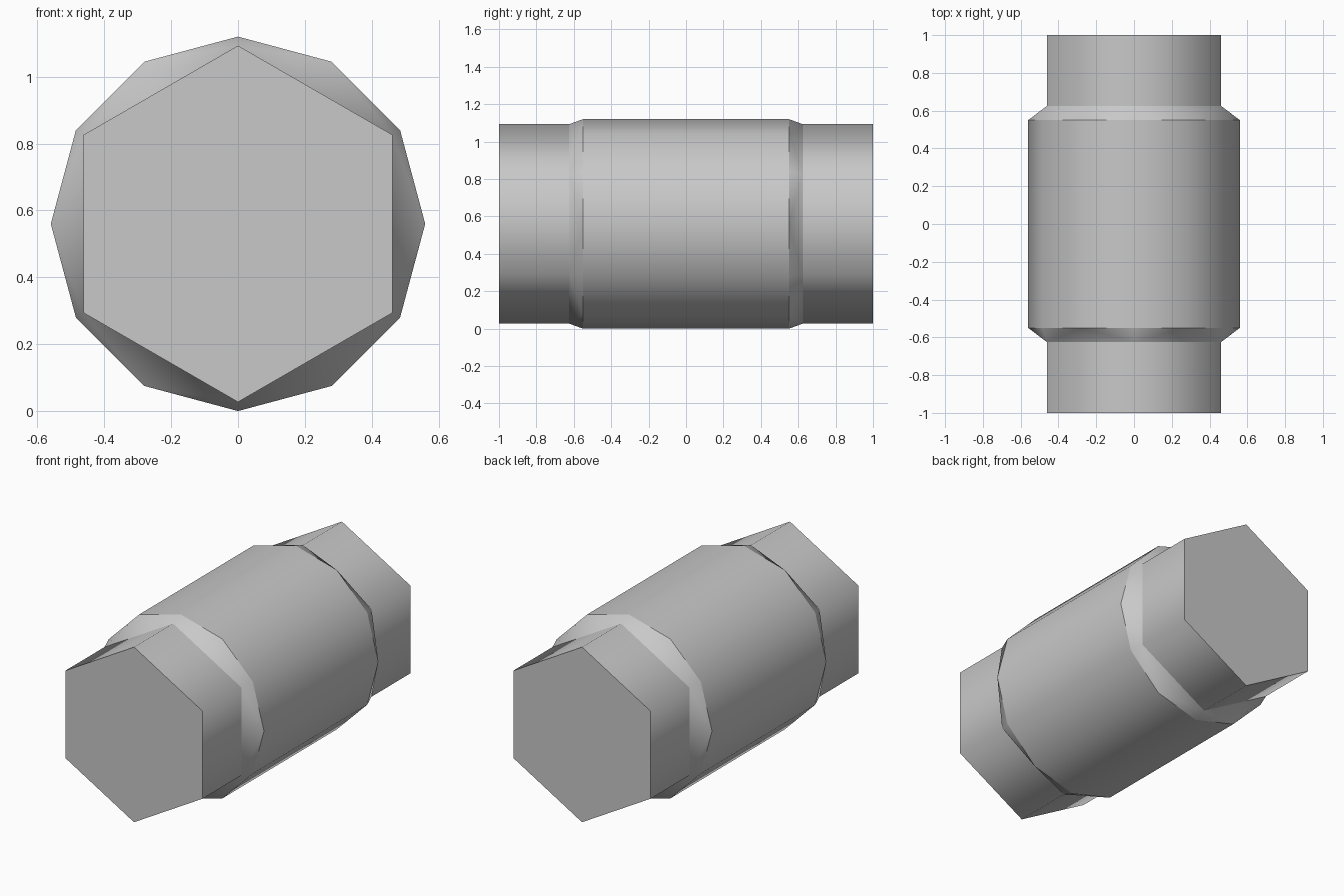
import bpy
import bmesh
import math

if "Cube" in bpy.data.objects:
    bpy.data.objects.remove(bpy.data.objects["Cube"])

R_BODY, R_END, CZ = 0.56, 0.533, 0.56

grey = bpy.data.materials.new("mid grey")
grey.diffuse_color = (0.58, 0.58, 0.58, 1)
grey.use_nodes = True
grey.node_tree.nodes["Principled BSDF"].inputs["Base Color"].default_value = grey.diffuse_color

bm = bmesh.new()


def ring(n, r, y):
    """Ring of n points around the y axis, first point at the top."""
    return [bm.verts.new((r * math.sin(2 * math.pi * i / n), y,
                          CZ + r * math.cos(2 * math.pi * i / n))) for i in range(n)]


def walls(a, b):
    n = len(a)
    for i in range(n):
        bm.faces.new((a[i], a[(i + 1) % n], b[(i + 1) % n], b[i]))


def sharpen(loop):
    for i, v in enumerate(loop):
        bm.edges.get((v, loop[(i + 1) % len(loop)])).smooth = False


# Twelve-sided middle body
rims = {s: ring(12, R_BODY, s * 0.55) for s in (-1, 1)}
walls(rims[-1], rims[1])

# Hexagonal ends with chamfered shoulders
for s, rim in rims.items():
    neck = ring(6, R_END, s * 0.625)
    end = ring(6, R_END, s * 1.0)
    for i in range(6):
        j = (i + 1) % 6
        a, mid, b = rim[2 * i], rim[2 * i + 1], rim[(2 * i + 2) % 12]
        bm.faces.new((a, mid, neck[i]))
        bm.faces.new((neck[i], mid, neck[j]))
        bm.faces.new((mid, b, neck[j]))
    walls(neck, end)
    bm.faces.new(end)
    for loop in (rim, neck, end):
        sharpen(loop)

bmesh.ops.recalc_face_normals(bm, faces=bm.faces)
for f in bm.faces:
    f.smooth = True

mesh = bpy.data.meshes.new("canister_body")
bm.to_mesh(mesh)
bm.free()
mesh.materials.append(grey)
obj = bpy.data.objects.new("canister_body", mesh)
bpy.context.collection.objects.link(obj)
